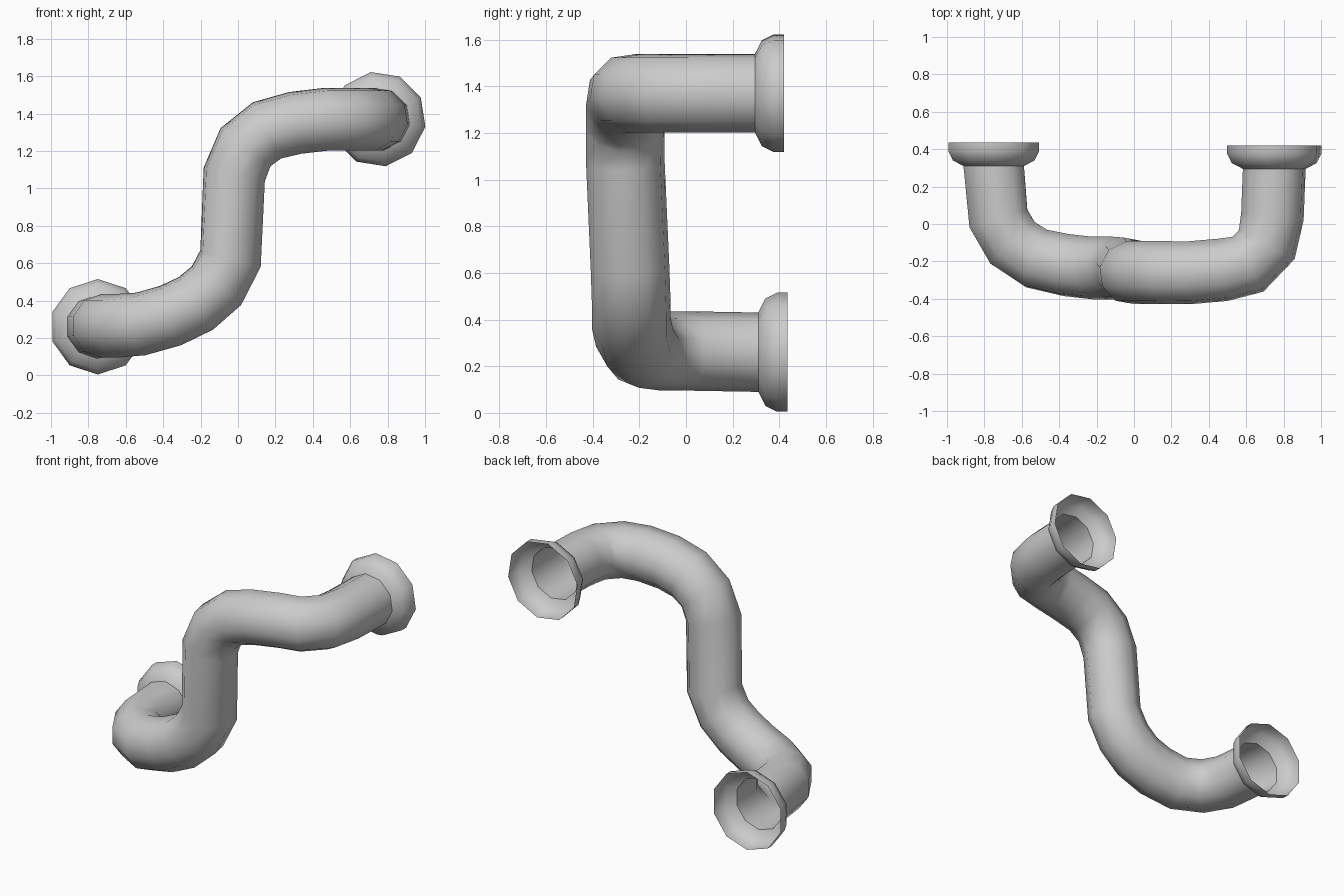
import bpy, bmesh, math
from mathutils import Vector, Quaternion

SIDES = 10
PIPE_R = 0.17

cube = bpy.data.objects.get("Cube")
if cube:
    bpy.data.objects.remove(cube)

grey = bpy.data.materials.new("pipe grey")
grey.use_nodes = True
colour = (0.6, 0.6, 0.6, 1)
grey.diffuse_color = colour
grey.node_tree.nodes["Principled BSDF"].inputs["Base Color"].default_value = colour

# Pipe centre line, from the low left mouth to the high right mouth
path = [Vector(p) for p in (
    (-0.75, 0.31, 0.26), (-0.725, 0.03, 0.265), (-0.65, -0.10, 0.265),
    (-0.52, -0.185, 0.275), (-0.36, -0.22, 0.32), (-0.225, -0.235, 0.385),
    (-0.115, -0.235, 0.48), (-0.04, -0.24, 0.625), (-0.02, -0.26, 1.075),
    (0.04, -0.26, 1.22), (0.155, -0.26, 1.31), (0.305, -0.26, 1.35),
    (0.475, -0.245, 1.37), (0.61, -0.215, 1.37), (0.71, -0.11, 1.37),
    (0.74, 0.04, 1.37), (0.75, 0.295, 1.37))]

# Flared mouth profile: distance past the pipe end, radius
flare = [(0, PIPE_R), (0.03, 0.23), (0.08, 0.255), (0.125, 0.255)]


def ring(centre, normal, up, radius):
    """Ten points around a centre, the first one towards up."""
    side = normal.cross(up)
    return [centre + radius * (math.cos(a) * up + math.sin(a) * side)
            for a in (math.tau * i / SIDES for i in range(SIDES))]


def loft(name, rings, flip=False):
    """Open skin through a list of rings."""
    bm = bmesh.new()
    loops = [[bm.verts.new(p) for p in r] for r in rings]
    for a, b in zip(loops, loops[1:]):
        for i in range(SIDES):
            j = (i + 1) % SIDES
            bm.faces.new((a[i], a[j], b[j], b[i]))
    if flip:
        bmesh.ops.reverse_faces(bm, faces=bm.faces[:])
    mesh = bpy.data.meshes.new(name)
    bm.to_mesh(mesh)
    bm.free()
    mesh.materials.append(grey)
    obj = bpy.data.objects.new(name, mesh)
    bpy.context.collection.objects.link(obj)
    bpy.ops.object.select_all(action='DESELECT')
    obj.select_set(True)
    bpy.context.view_layer.objects.active = obj
    bpy.ops.object.shade_smooth_by_angle(angle=math.radians(50))
    return obj


# Ring directions: straight at both mouths, halfway between segments elsewhere
back = Vector((0, 1, 0))
steps = [(b - a).normalized() for a, b in zip(path, path[1:])]
normals = [-back] + [(a + b).normalized() for a, b in zip(steps, steps[1:])] + [back]

# Carry the up direction along the pipe without twisting
ups = [Vector((0, 0, 1))]
for a, b in zip(normals, normals[1:]):
    ups.append(a.rotation_difference(b) @ ups[-1])

# Spread the turn that brings the upper mouth to its own angle
target = Vector((-math.sin(math.radians(9)), 0, math.cos(math.radians(9))))
turn = math.atan2(ups[-1].cross(target).dot(back), ups[-1].dot(target))
face = math.tau / SIDES
turn -= face * round(turn / face)
ups = [Quaternion(n, turn * i / (len(path) - 1)) @ u
       for i, (n, u) in enumerate(zip(normals, ups))]

loft("bent_pipe", [ring(p, n, u, PIPE_R) for p, n, u in zip(path, normals, ups)])
for name, k in (("lower_flange", 0), ("upper_flange", -1)):
    loft(name, [ring(path[k] + back * d, normals[k], ups[k], r) for d, r in flare],
         flip=(k == 0))
